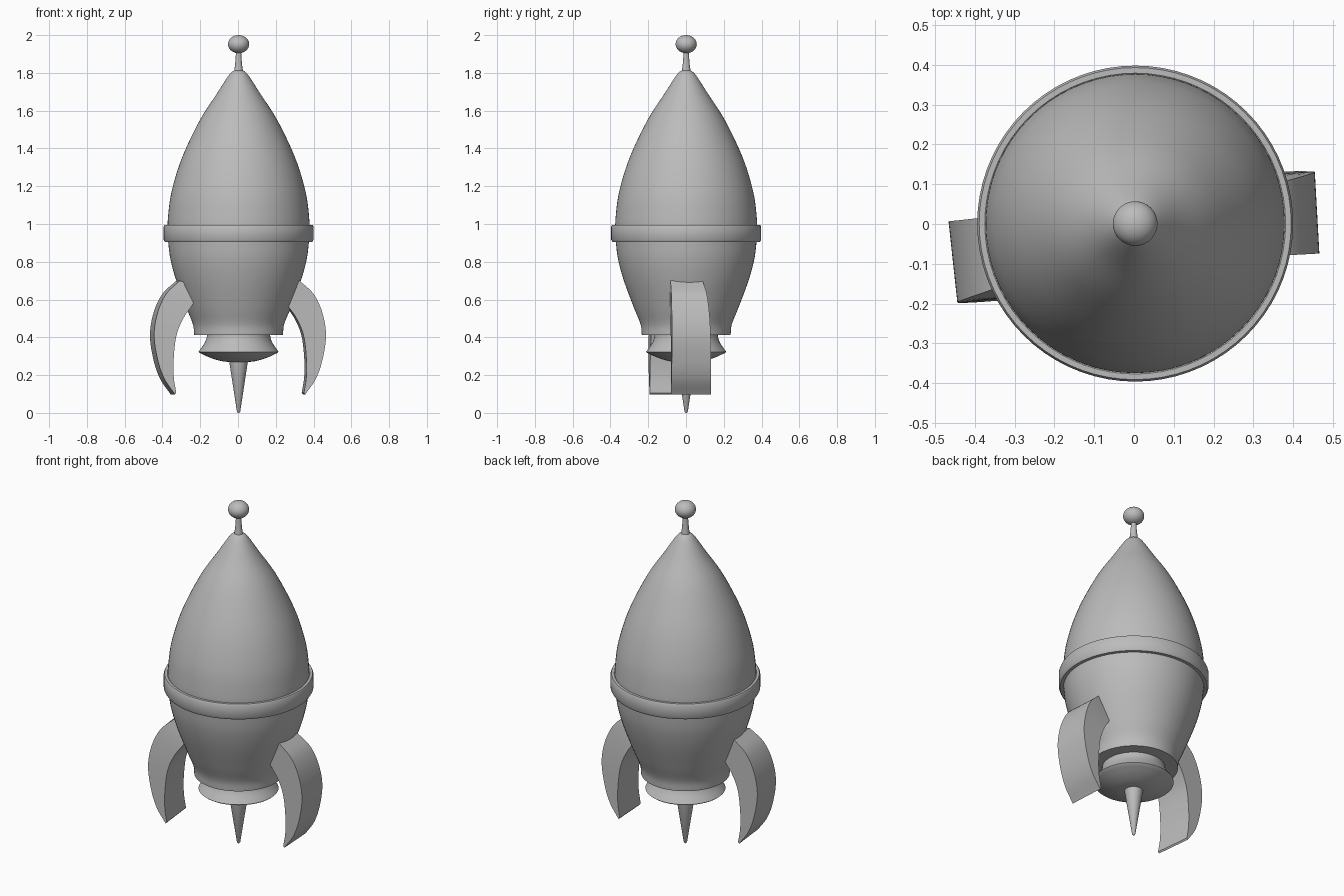
import bpy, bmesh, math
from mathutils import Matrix, Vector

cube = bpy.data.objects.get("Cube")
if cube:
    bpy.data.objects.remove(cube, do_unlink=True)

AXIS = Vector((0.003, 0.001, 0))
SIDES = 72

grey = bpy.data.materials.new("plain grey")
grey.use_nodes = True
COLOUR = (0.5, 0.5, 0.5, 1)
grey.diffuse_color = COLOUR
grey.node_tree.nodes["Principled BSDF"].inputs["Base Color"].default_value = COLOUR


def curve_through(points, steps=6):
    """Smooth curve through a few points of any dimension."""
    pts = [Vector(p) for p in points]
    pts = [pts[0] * 2 - pts[1]] + pts + [pts[-1] * 2 - pts[-2]]
    result = []
    for a, b, c, d in zip(pts, pts[1:], pts[2:], pts[3:]):
        for i in range(steps):
            t = i / steps
            result.append((b * 2 + (c - a) * t + (a * 2 - b * 5 + c * 4 - d) * t**2
                           + (b * 3 - a - c * 3 + d) * t**3) / 2)
    return result + [pts[-2]]


def finish(name, bm, angle=35):
    bmesh.ops.recalc_face_normals(bm, faces=bm.faces)
    mesh = bpy.data.meshes.new(name)
    bm.to_mesh(mesh)
    bm.free()
    mesh.materials.append(grey)
    obj = bpy.data.objects.new(name, mesh)
    bpy.context.collection.objects.link(obj)
    bpy.ops.object.select_all(action="DESELECT")
    obj.select_set(True)
    bpy.context.view_layer.objects.active = obj
    bpy.ops.object.shade_smooth_by_angle(angle=math.radians(angle))
    return obj


def lathe(name, profile, closed=False):
    """Turn a (radius, height) profile about the rocket's axis."""
    bm = bmesh.new()
    rings = []
    for r, z in profile:
        rings.append([bm.verts.new(AXIS + Vector((r * math.cos(a), r * math.sin(a), z)))
                      for a in (math.tau * i / SIDES for i in range(SIDES))])
    pairs = list(zip(rings, rings[1:]))
    if closed:
        pairs.append((rings[-1], rings[0]))
    else:
        bm.faces.new(rings[0])
        bm.faces.new(rings[-1])
    for low, high in pairs:
        for i in range(SIDES):
            j = (i + 1) % SIDES
            bm.faces.new((low[i], low[j], high[j], high[i]))
    return finish(name, bm)


def fin(name, placement):
    """Curved leg: outer and inner edge swept with a widening trailing side."""
    # outer x, outer z, inner x, inner z, trailing side y
    stations = curve_through([
        (.320, .70, .21, .66, .070), (.395, .63, .25, .58, .088),
        (.442, .53, .305, .50, .099), (.461, .41, .342, .41, .105),
        (.442, .28, .357, .29, .108), (.407, .18, .357, .19, .110),
        (.351, .098, .344, .106, .112)])
    bm = bmesh.new()
    loops = [[bm.verts.new(p) for p in ((ox, -.10, oz), (ox, y, oz), (ix, y, iz), (ix, -.10, iz))]
             for ox, oz, ix, iz, y in stations]
    for a, b in zip(loops, loops[1:]):
        for i in range(4):
            j = (i + 1) % 4
            bm.faces.new((a[i], a[j], b[j], b[i]))
    bm.faces.new(loops[0])
    bm.faces.new(loops[-1])
    bm.transform(placement)
    return finish(name, bm)


# Hull: pointed nose above the belt, tapering tail below
lathe("nose_hull", curve_through([
    (.375, .95), (.374, 1.03), (.355, 1.17), (.300, 1.35), (.205, 1.55),
    (.115, 1.69), (.050, 1.79), (.020, 1.815)]))
lathe("tail_hull", curve_through([
    (.235, .412), (.242, .47), (.278, .56), (.330, .70), (.360, .81), (.372, .90), (.375, .95)]))

# Belt around the widest part
lathe("belt_ring", [(.36, .905), (.390, .905), (.397, .917), (.397, .985),
                    (.392, .995), (.378, .995), (.36, .98)], closed=True)

# Nozzle and spike under the tail
lathe("nozzle", curve_through([(.168, .43), (.168, .405), (.180, .37), (.212, .323)], 4)
      + curve_through([(.205, .317), (.150, .292), (.090, .274), (.030, .268)], 4))
lathe("tail_spike", [(.052, .29), (.049, .27), (.009, .008), (.004, 0)])

# Antenna with a slightly flattened ball
lathe("antenna_rod", curve_through([(.024, 1.805), (.018, 1.85), (.013, 1.92)], 3))
bm = bmesh.new()
bmesh.ops.create_uvsphere(bm, u_segments=48, v_segments=24, radius=1)
bm.transform(Matrix.Translation(AXIS + Vector((0, 0, 1.952))) @ Matrix.Diagonal((.056, .056, .048, 1)))
finish("antenna_ball", bm)

# Two fins, turned half a revolution apart
turn = lambda degrees: Matrix.Rotation(math.radians(degrees), 4, "Z")
fin("left_fin", turn(3.2))
fin("right_fin", Matrix.Translation((.003, -.043, 0)) @ turn(186.2))
